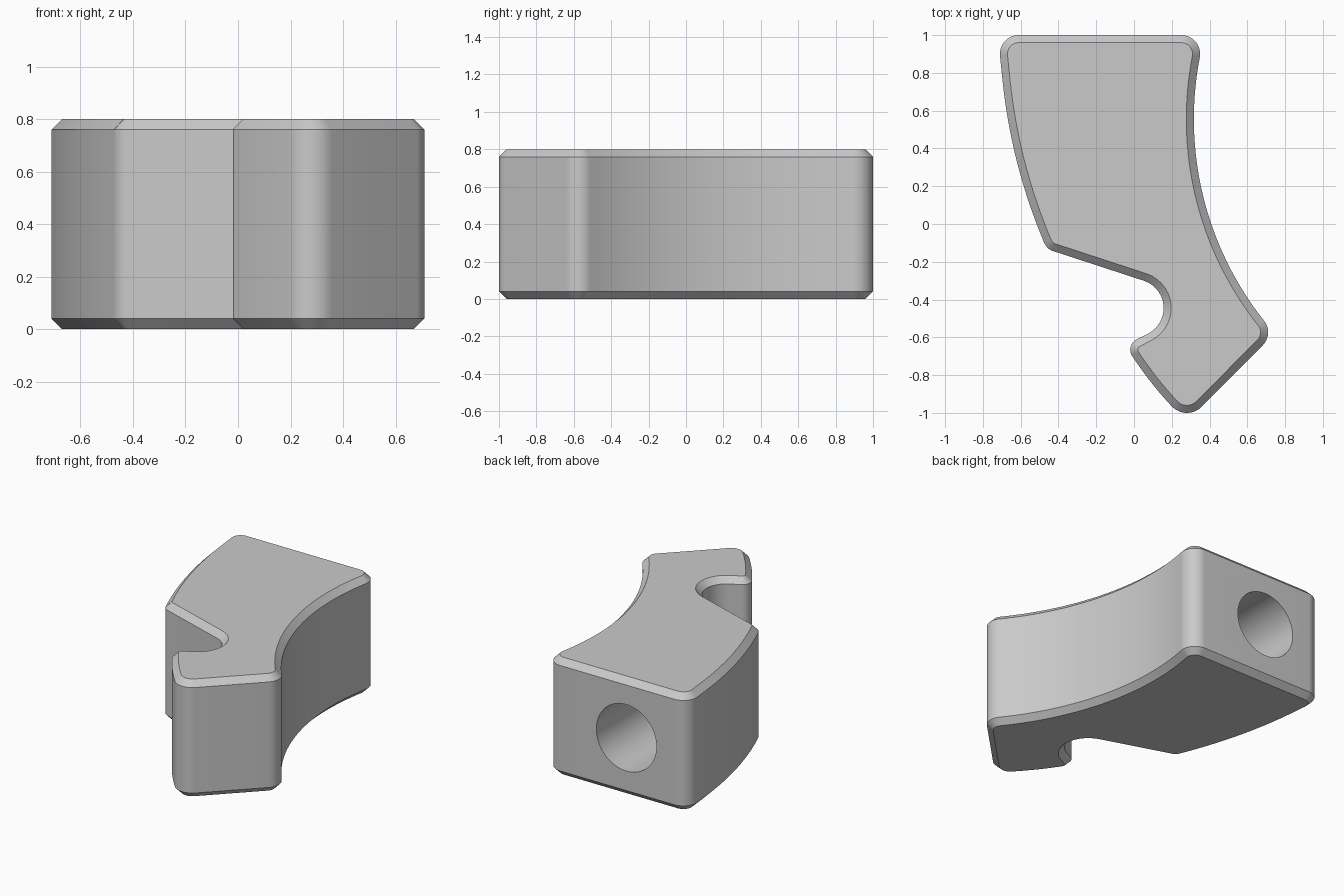
import bpy, bmesh, math

cube = bpy.data.objects.get("Cube")
if cube:
    bpy.data.objects.remove(cube, do_unlink=True)

HEIGHT, CHAMFER = 0.8, 0.04

# Outline as tangent circles, counter-clockwise: x, y, radius (negative = concave)
CIRCLES = [
    (0.28, -0.89, 0.11),       # front tip
    (0.612, -0.573, 0.098),    # front left corner
    (2.037, 0.5555, -1.72),    # long hollow side
    (0.25, 0.90, 0.10),        # back left corner
    (-0.61, 0.90, 0.10),       # back right corner
    (2.288, 1.068, 3.0),       # long bulging side
    (-0.409, -0.078, 0.068),   # shoulder
    (0.005, -0.445, -0.152),   # notch
    (0.04, -0.665, 0.06),      # notch lip
    (1.662, 0.399, 2.0),       # bulging edge from lip to tip
]


def tangent_angle(a, b):
    """Direction of the outward normal on the line joining two circles."""
    dx, dy = b[0] - a[0], b[1] - a[1]
    ratio = (a[2] - b[2]) / math.hypot(dx, dy)
    return math.atan2(dy, dx) - math.acos(max(-1, min(1, ratio)))


def outline(inset):
    points = []
    for i, c in enumerate(CIRCLES):
        start = tangent_angle(CIRCLES[i - 1], c)
        end = tangent_angle(c, CIRCLES[(i + 1) % len(CIRCLES)])
        sweep = (end - start) % math.tau
        if c[2] < 0:
            sweep -= math.tau
        steps = 32 if abs(c[2]) > 1 else 14
        r = c[2] - inset
        for k in range(steps + 1):
            t = start + sweep * k / steps
            points.append((c[0] + r * math.cos(t), c[1] + r * math.sin(t)))
    return points


# Chamfered block
bm = bmesh.new()
levels = [(0, CHAMFER), (CHAMFER, 0), (HEIGHT - CHAMFER, 0), (HEIGHT, CHAMFER)]
rings = [[bm.verts.new((x, y, z)) for x, y in outline(inset)] for z, inset in levels]
n = len(rings[0])
for low, high in zip(rings, rings[1:]):
    for i in range(n):
        j = (i + 1) % n
        bm.faces.new((low[i], low[j], high[j], high[i]))
bm.faces.new(rings[0][::-1])
bm.faces.new(rings[-1])
bmesh.ops.remove_doubles(bm, verts=bm.verts, dist=0.0015)
bmesh.ops.recalc_face_normals(bm, faces=bm.faces)
mesh = bpy.data.meshes.new("curved_block")
bm.to_mesh(mesh)
bm.free()
block = bpy.data.objects.new("curved_block", mesh)
bpy.context.collection.objects.link(block)

grey = bpy.data.materials.new("plain grey")
grey.use_nodes = True
colour = (0.59, 0.59, 0.59, 1)
grey.diffuse_color = colour
for node in grey.node_tree.nodes:
    if node.type == 'BSDF_PRINCIPLED':
        node.inputs["Base Color"].default_value = colour
mesh.materials.append(grey)

# Round blind hole in the back face
bpy.ops.mesh.primitive_cylinder_add(vertices=64, radius=0.227, depth=1.0,
                                    location=(-0.25, 0.7, HEIGHT / 2),
                                    rotation=(math.pi / 2, 0, 0))
cutter = bpy.context.object
cutter.name = "hole_cutter"
cutter.hide_render = True
cutter.data.materials.append(grey)

bpy.ops.object.select_all(action='DESELECT')
block.select_set(True)
bpy.context.view_layer.objects.active = block
cut = block.modifiers.new("back_hole", 'BOOLEAN')
cut.operation = 'DIFFERENCE'
cut.solver = 'EXACT'
cut.object = cutter
bpy.ops.object.modifier_apply(modifier=cut.name)
bpy.data.objects.remove(cutter, do_unlink=True)
bpy.ops.object.shade_smooth_by_angle(angle=math.radians(30))
